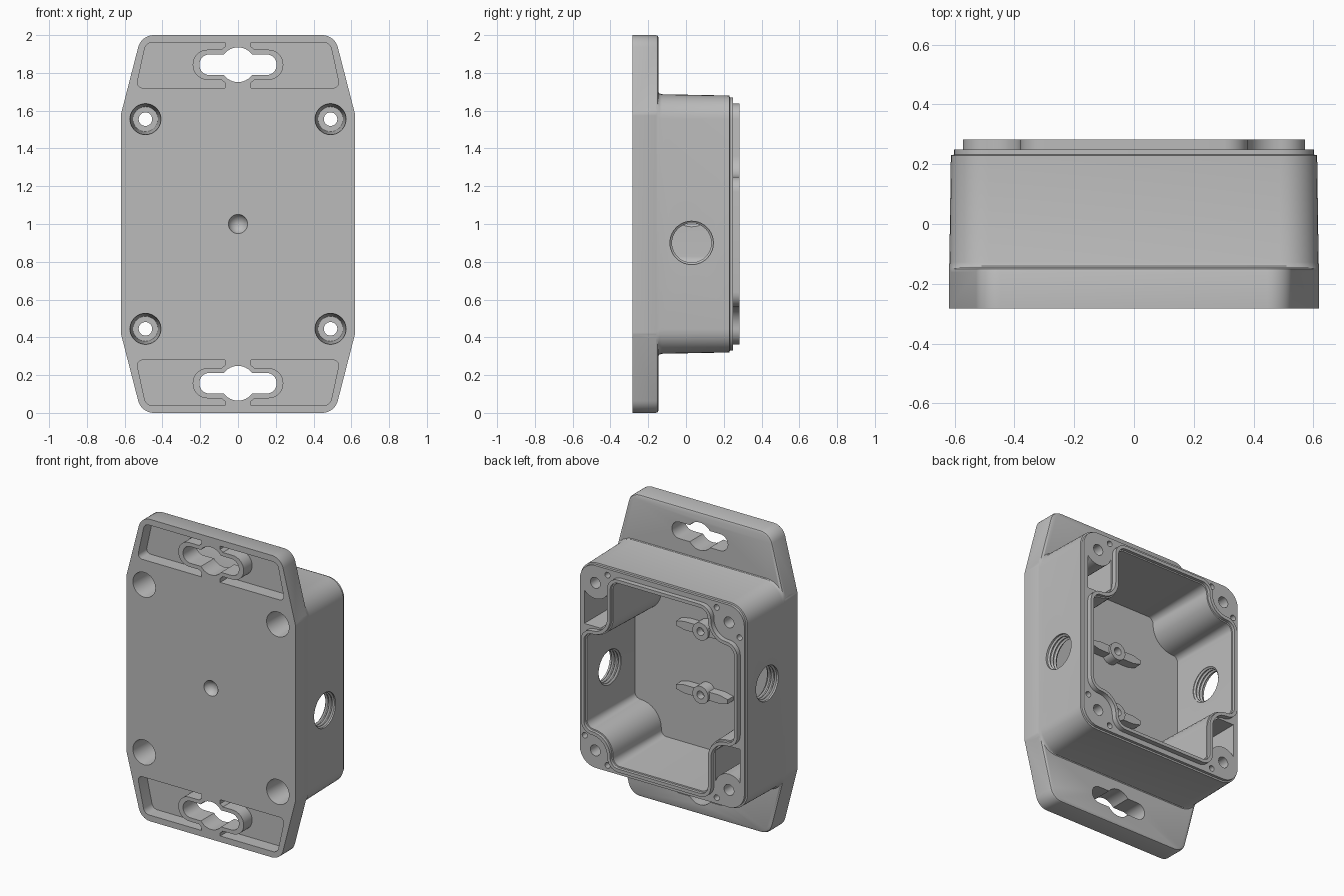
import bpy, bmesh
from math import cos, sin, pi, sqrt
from mathutils import Vector

cube = bpy.data.objects.get("Cube")
if cube:
    bpy.data.objects.remove(cube)

grey = bpy.data.materials.new("Light grey plastic")
grey.use_nodes = True
COLOUR = (0.5, 0.5, 0.5, 1)
grey.diffuse_color = COLOUR
grey.node_tree.nodes["Principled BSDF"].inputs["Base Color"].default_value = COLOUR

FRONT, BACK, FLOOR = -0.283, 0.283, -0.225


def rounded(corners, seg=8):
    """Fillet a closed outline given as (x, z, radius)."""
    out = []
    n = len(corners)
    for i, (x, z, r) in enumerate(corners):
        p = Vector((x, z))
        u = (Vector(corners[i - 1][:2]) - p).normalized()
        v = (Vector(corners[(i + 1) % n][:2]) - p).normalized()
        half = u.angle(v) / 2
        t = r * cos(half) / sin(half)
        c = p + (u + v).normalized() * r / sin(half)
        a, b = p + u * t - c, p + v * t - c
        sweep = a.angle(b)
        for k in range(seg + 1):
            f = k / seg
            out.append(c + (a * sin((1 - f) * sweep) + b * sin(f * sweep)) / sin(sweep))
    return out


def rect(hx, hz, r):
    return rounded([(hx, 1 - hz, r), (hx, 1 + hz, r), (-hx, 1 + hz, r), (-hx, 1 - hz, r)])


def circle(x, z, r, n=40):
    return [Vector((x + r * cos(2 * pi * k / n), z + r * sin(2 * pi * k / n))) for k in range(n)]


def capsule(hx, z, r):
    return ([Vector((hx - r + r * cos(a), z + r * sin(a))) for a in [pi * (k / 16 - 0.5) for k in range(17)]]
            + [Vector((r - hx - r * cos(a), z - r * sin(a))) for a in [pi * (k / 16 - 0.5) for k in range(17)]])


def spin(pts):
    """Half turn about the depth axis through the middle."""
    return [Vector((-p[0], 2 - p[1])) for p in pts]


def flip(pts):
    return [Vector((p[0], 2 - p[1])) for p in pts]


def loft(name, rings, along_x=False):
    """Solid through outlines (depth, points)."""
    bm = bmesh.new()
    loops = [[bm.verts.new((d, p[0], p[1]) if along_x else (p[0], d, p[1])) for p in pts]
             for d, pts in rings]
    for a, b in zip(loops, loops[1:]):
        for i in range(len(a)):
            j = (i + 1) % len(a)
            bm.faces.new((a[i], a[j], b[j], b[i]))
    bm.faces.new(loops[0])
    bm.faces.new(loops[-1])
    bmesh.ops.recalc_face_normals(bm, faces=bm.faces)
    me = bpy.data.meshes.new(name)
    bm.to_mesh(me)
    bm.free()
    me.materials.append(grey)
    ob = bpy.data.objects.new(name, me)
    bpy.context.collection.objects.link(ob)
    return ob


def combine(target, tool, op="DIFFERENCE"):
    """Apply a boolean and discard the tool."""
    m = target.modifiers.new("bool", "BOOLEAN")
    m.operation, m.solver, m.object = op, "EXACT", tool
    bpy.context.view_layer.objects.active = target
    bpy.ops.object.modifier_apply(modifier=m.name)
    bpy.data.objects.remove(tool)


def prism(pts, y0, y1, name="cutter"):
    return loft(name, [(y0, pts), (y1, pts)])


# Mounting plate with tapered ends and a softened rear edge
def plate_outline(d):
    a, b, r = (0.62 - d, 1.58, 0.05), (0.512 - d, 2 - d, 0.085), 0.05
    return rounded([(a[0], 2 - a[1], r), a, b, (-b[0], b[1], b[2]),
                    (-a[0], a[1], r), (-a[0], 2 - a[1], r),
                    (-b[0], 2 - b[1], b[2]), (b[0], 2 - b[1], b[2])])


box = loft("enclosure_box", [(FRONT, plate_outline(0)), (-0.16, plate_outline(0)),
                             (-0.15, plate_outline(0.004)), (-0.145, plate_outline(0.014))])

# Case with a small foot fillet and a stepped rim
case = loft("case", [(-0.2, rect(0.619, 0.70, 0.13)), (-0.148, rect(0.619, 0.70, 0.13)),
                     (-0.141, rect(0.619, 0.691, 0.13)), (-0.128, rect(0.618, 0.687, 0.13)),
                     (0.23, rect(0.613, 0.68, 0.125)), (0.232, rect(0.603, 0.67, 0.115)),
                     (0.25, rect(0.603, 0.67, 0.115))])
combine(box, case, "UNION")


# Sealing lip that steps inwards around the four corner bosses
def lip_outline(d):
    X, Z, nx, deep, short = 0.573 - d, 0.637 - d, 0.38 - d, 0.25 - d, 0.44 - d
    cv, cc = 0.08 - d, 0.11 + d
    half = [(X, 1 + deep, cv), (nx, 1 + deep, cc), (nx, 1 + Z, cv),
            (-nx, 1 + Z, cv), (-nx, 1 + short, cc), (-X, 1 + short, cv)]
    return rounded(half + [(-x, 2 - z, r) for x, z, r in half])


combine(box, prism(lip_outline(0), 0.2, BACK), "UNION")
combine(box, loft("cavity", [(FLOOR, lip_outline(0.042)), (0.262, lip_outline(0.03)),
                             (0.263, lip_outline(0.022)), (0.32, lip_outline(0.022))]))

# Screw holes with deep tapered counterbores
for x in (-0.49, 0.49):
    for z in (0.445, 1.555):
        combine(box, loft("counterbore", [(-0.3, circle(x, z, 0.085)), (-0.27, circle(x, z, 0.08)),
                                          (0.12, circle(x, z, 0.066))]))
        combine(box, prism(circle(x, z, 0.036, 24), 0.1, 0.3))

# Pockets beside two opposite bosses, following the boss curve
arc = [0.57 - 0.18 * k / 12 for k in range(13)]
pocket = ([Vector((0.39, 1.32)), Vector((0.45, 1.265)), Vector((0.57, 1.265))]
          + [Vector((x, 1.555 - sqrt(0.105 ** 2 - (x - 0.49) ** 2))) for x in arc])
pin_holes = [(0.4, 1.63), (-0.4, 1.63), (-0.567, 1.475)]
for turn in (list, spin):
    combine(box, prism(turn(pocket), -0.18, 0.3))
    # Small pin holes in the rim
    for x, z in turn(pin_holes):
        combine(box, prism(circle(x, z, 0.019, 16), 0.18, 0.3))

# Threaded cable entries, one per side wall
for side, z in ((1, 0.9), (-1, 1.1)):
    radii = [(0.45, 0.104)]
    for k in range(4):
        x = 0.525 + 0.024 * k
        radii += [(x, 0.104), (x + 0.008, 0.115), (x + 0.014, 0.115), (x + 0.022, 0.104)]
    radii[-1] = (0.66, 0.115)
    combine(box, loft("thread", [(side * x, circle(0.03, z, r)) for x, r in radii], True))

# End recesses, split by a collar around each keyhole
trapezoid = rounded([(0.54, 1.72, 0.03), (0.487, 1.96, 0.04), (-0.487, 1.96, 0.04), (-0.54, 1.72, 0.03)])
strip = [Vector(p) for p in ((0.068, 1.6), (0.068, 2.1), (-0.068, 2.1), (-0.068, 1.6))]
for turn in (list, flip):
    recess = prism(turn(trapezoid), -0.3, -0.195)
    for keep in (capsule(0.24, 1.843, 0.08), strip, circle(0, 1.843, 0.118)):
        combine(recess, prism(turn(keep), -0.35, -0.1))
    combine(box, recess)
    combine(box, prism(turn(capsule(0.205, 1.843, 0.055)), -0.35, -0.1))
    combine(box, prism(turn(circle(0, 1.843, 0.092)), -0.35, -0.1))

# Shallow round dimple in the middle of the front
dimple = [(-0.3 + 0.054 * sin(a), circle(0, 1, 0.054 * cos(a), 24))
          for a in [pi / 2 * k / 8 for k in range(8)]]
combine(box, loft("dimple", dimple))

# Winged standoffs on the floor
parts = [box]
for name, z in (("upper_standoff", 1.21), ("lower_standoff", 0.79)):
    post = prism(circle(0, z, 0.058, 32), FLOOR - 0.01, -0.15, name)
    wing = [Vector((x, z + h)) for x, h in ((0.19, -0.014), (0.19, 0.014), (0.13, 0.028), (-0.13, 0.028),
                                            (-0.19, 0.014), (-0.19, -0.014), (-0.13, -0.028), (0.13, -0.028))]
    combine(post, prism(wing, FLOOR - 0.008, -0.165), "UNION")
    combine(post, prism(circle(0, z, 0.026, 20), -0.2, -0.1))
    parts.append(post)

# Smooth curved walls, keep edges crisp
for ob in parts:
    bpy.ops.object.select_all(action="DESELECT")
    ob.select_set(True)
    bpy.context.view_layer.objects.active = ob
    bpy.ops.object.shade_smooth_by_angle(angle=pi / 6)
